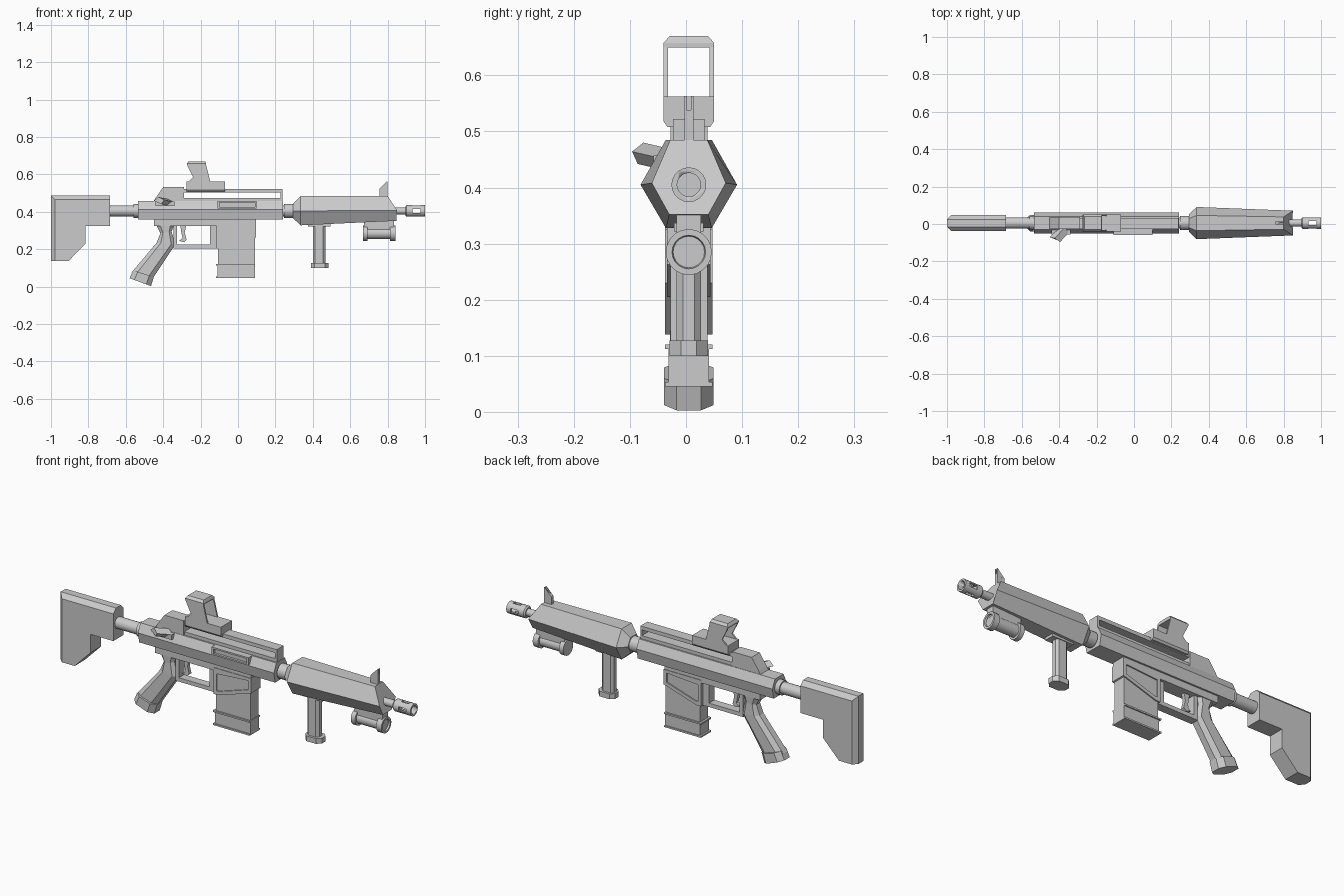
import bpy, bmesh, math
from mathutils import Vector

if "Cube" in bpy.data.objects:
    bpy.data.objects.remove(bpy.data.objects["Cube"])

YC = 0.005   # centre plane of the body
ZB = 0.405   # bore axis height


def finish(name, bm):
    bmesh.ops.recalc_face_normals(bm, faces=bm.faces)
    me = bpy.data.meshes.new(name)
    bm.to_mesh(me)
    bm.free()
    ob = bpy.data.objects.new(name, me)
    bpy.context.collection.objects.link(ob)
    return ob


def loft(name, rings):
    """Skin a list of equal-length point rings and cap both ends."""
    bm = bmesh.new()
    vs = [[bm.verts.new(p) for p in r] for r in rings]
    n = len(vs[0])
    for a, b in zip(vs, vs[1:]):
        for i in range(n):
            j = (i + 1) % n
            bm.faces.new((a[i], a[j], b[j], b[i]))
    bm.faces.new(vs[0])
    bm.faces.new(vs[-1])
    return finish(name, bm)


def prism(name, pts, half, yc=YC):
    """Side profile in x,z extruded across y."""
    return loft(name, [[(x, yc + s * half, z) for x, z in pts] for s in (-1, 1)])


def box(name, x0, x1, z0, z1, half, yc=YC):
    return prism(name, [(x0, z0), (x1, z0), (x1, z1), (x0, z1)], half, yc)


def lathe_x(name, steps, z=ZB, n=20):
    """Turned part along x from (x, radius) steps."""
    ob = loft(name, [[(x, YC + r * math.cos(a), z + r * math.sin(a))
                      for a in [2 * math.pi * i / n for i in range(n)]] for x, r in steps])
    bpy.context.view_layer.objects.active = ob
    ob.select_set(True)
    bpy.ops.object.shade_smooth_by_angle(angle=math.radians(30))
    ob.select_set(False)
    return ob


def hexring(top, mid, bot):
    """Six-sided section; each level is (x, z, half width)."""
    lv = [top, mid, bot]
    return [(x, YC - h, z) for x, z, h in lv] + [(x, YC + h, z) for x, z, h in lv[::-1]]


def octring_z(x0, x1, z, half, c):
    """Chamfered rectangle lying flat at height z."""
    pts = [(x0 + c, -half), (x1 - c, -half), (x1, c - half), (x1, half - c),
           (x1 - c, half), (x0 + c, half), (x0, half - c), (x0, c - half)]
    return [(x, YC + y, z) for x, y in pts]


def cut(ob, cutter):
    cutter.hide_render = True
    cutter.display_type = 'WIRE'
    m = ob.modifiers.new("cut", 'BOOLEAN')
    m.object = cutter
    m.solver = 'EXACT'


# Stock with chamfered top and butt edges
stock = prism("stock", [(-1, .487), (-.685, .487), (-.685, .325), (-.815, .325),
                        (-.815, .23), (-.905, .138), (-1, .138)], .042)
bm = bmesh.new()
bm.from_mesh(stock.data)
edges = [e for e in bm.edges if abs(e.verts[0].co.y - e.verts[1].co.y) < 1e-4 and
         (all(v.co.z > .48 for v in e.verts) or all(v.co.x < -.99 for v in e.verts))]
bmesh.ops.bevel(bm, geom=edges, offset=.022, segments=1, affect='EDGES')
bm.to_mesh(stock.data)
bm.free()
lathe_x("buffer_tube", [(-.7, .03), (-.56, .03), (-.56, .037), (-.52, .037)])

# Receiver and raised top
loft("receiver", [hexring((x, .457, .035), (x, .413, .056), (x, .36, .045)) for x in (-.535, .24)])
prism("rear_block", [(-.455, .45), (-.44, .475), (-.40, .532), (-.29, .532), (-.29, .45)], .033)
box("rail_base", -.30, .237, .45, .474, .028)
box("rail_top", -.30, .237, .503, .522, .028)
box("rail_front_post", .228, .237, .47, .51, .028)

# Ejection port frame on the front side
port = box("ejection_port", -.11, .10, .417, .457, .022, -.036)
cut(port, box("port_cutter", -.10, .09, .425, .449, .012, -.058))

# Charging handle, angled outward
d = Vector((-.05, -.052, .012))
loft("charging_handle", [[Vector(p) + d * t for p in
     ((-.36, -.034, .43), (-.345, -.044, .452), (-.375, -.024, .468), (-.40, -.018, .447))] for t in (0, 1)])
box("handle_base", -.44, -.34, .43, .455, .02, -.035)

# Lower receiver, magazine well, trigger group
box("lower_receiver", -.45, .095, .325, .362, .036)
well = prism("magazine_well", [(-.115, .34), (-.115, .205), (-.09, .205), (.097, .263), (.097, .34)], .039)
for s in (-1, 1):
    cut(well, prism("well_panel_cutter", [(-.10, .312), (-.10, .225), (-.085, .225), (.08, .277), (.08, .325)],
                    .006, YC + s * .039))
box("guard_bottom", -.345, -.115, .205, .225, .022)
box("guard_rear", -.345, -.325, .205, .335, .022)
box("guard_front", -.15, -.11, .205, .335, .022)
prism("trigger", [(-.31, .335), (-.275, .335), (-.285, .29), (-.275, .25), (-.29, .238),
                  (-.315, .245), (-.297, .26), (-.303, .29)], .009)

# Magazine with two bands
box("magazine", -.107, .09, .05, .27, .033)
for z in (.045, .112):
    box("magazine_band", -.118, .092, z, z + .008, .042)
box("magazine_foot", -.109, .092, .05, .115, .036)

# Pistol grip: chamfered sections from back point to front point
def grip_ring(p0, p1, half):
    a, b = Vector((p0[0], YC, p0[1])), Vector((p1[0], YC, p1[1]))
    tv = [(0, -.5), (.22, -1), (.78, -1), (1, -.5), (1, .5), (.78, 1), (.22, 1), (0, .5)]
    return [a.lerp(b, t) + Vector((0, v * half, 0)) for t, v in tv]


loft("grip", [grip_ring(*s) for s in (
    ((-.45, .355), (-.33, .355), .034), ((-.415, .285), (-.355, .295), .030),
    ((-.435, .235), (-.335, .225), .032), ((-.57, .075), (-.455, .045), .034))])
loft("grip_foot", [grip_ring(*s) for s in (
    ((-.56, .087), (-.45, .052), .044), ((-.58, .045), (-.465, .003), .044))])

# Holographic style sight: chamfered base, two walls, roof
loft("sight_base", [[(x, YC + y, z) for y, z in ((-.045, .518), (-.038, .508), (.038, .508),
     (.045, .518), (.045, .562), (-.045, .562))] for x in (-.275, -.07)])
for s in (-1, 1):
    prism("sight_wall", [(-.275, .55), (-.24, .585), (-.27, .645), (-.27, .658), (-.172, .658),
                         (-.145, .55)], .004, YC + s * .041)
loft("sight_roof", [[(x0, YC - h, z), (x1, YC - h, z), (x1, YC + h, z), (x0, YC + h, z)]
     for x0, x1, z, h in ((-.273, -.17, .65, .045), (-.273, -.17, .658, .045), (-.265, -.175, .67, .034))])

# Handguard: hexagonal, tapering forward with slanted nose
lathe_x("neck", [(.22, .03), (.245, .03), (.245, .038), (.31, .038)])
loft("handguard", [
    hexring((.295, .445, .025), (.295, .405, .048), (.295, .365, .022)),
    hexring((.335, .485, .041), (.335, .405, .086), (.335, .328, .041)),
    hexring((.80, .485, .033), (.85, .408, .066), (.847, .352, .035))])

# Front sight with notch between two prongs
prism("front_sight", [(.757, .48), (.757, .523), (.775, .538), (.80, .538), (.80, .48)], .008)
for s in (-1, 1):
    prism("front_sight_prong", [(.757, .523), (.797, .563), (.80, .563), (.80, .523)], .0022, YC + s * .006)

# Barrel and slotted muzzle
lathe_x("barrel", [(.82, .019), (.92, .019)])
muzzle = lathe_x("muzzle", [(.895, .022), (.895, .025), (.902, .031), (1.0, .031)])
cut(muzzle, lathe_x("bore_cutter", [(.925, .021), (1.05, .021)]))
cut(muzzle, box("side_slot_cutter", .933, .975, ZB - .01, ZB + .01, .06))
cut(muzzle, box("top_slot_cutter", .933, .975, ZB - .06, ZB + .06, .01))

# Vertical foregrip
box("foregrip_mount", .375, .495, .322, .345, .026)
loft("foregrip", [octring_z(.40, .467, z, .022, .012) for z in (.12, .335)])
loft("foregrip_foot", [octring_z(.39, .485, z, .034, .02) for z in (.10, .127)])

# Lamp under the nose
box("lamp_mount", .675, .835, .305, .37, .022)
lamp = lathe_x("lamp", [(.668, .034), (.668, .041), (.692, .041), (.692, .03), (.812, .03),
                        (.812, .041), (.842, .041), (.842, .03), (.834, .028)], .285)
